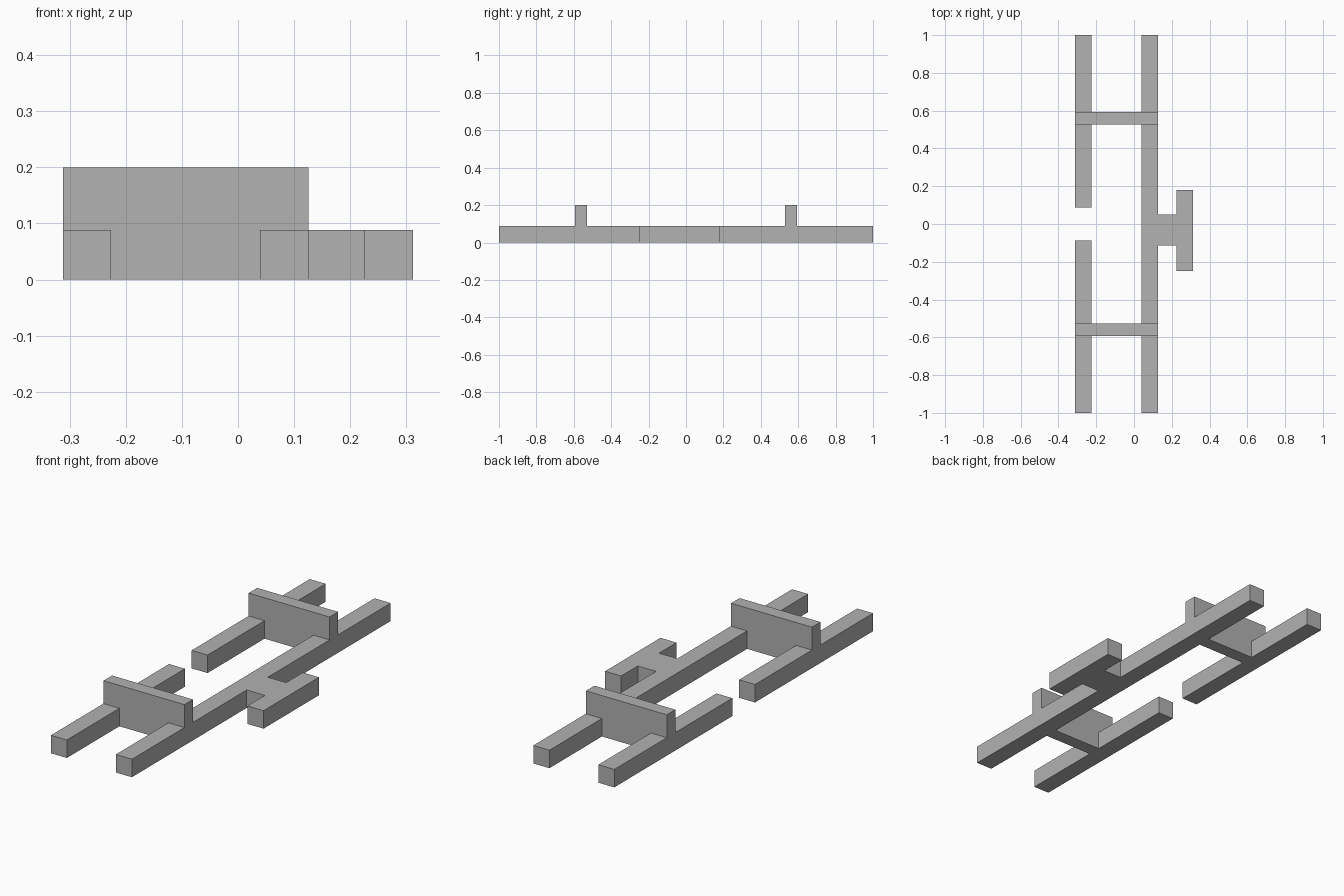
import bpy
import bmesh

cube = bpy.data.objects.get("Cube")
if cube:
    bpy.data.objects.remove(cube, do_unlink=True)

# Single plain grey
GREY = (0.445, 0.445, 0.445, 1.0)
grey = bpy.data.materials.new("plain_grey")
grey.use_nodes = True
grey.diffuse_color = GREY
grey.node_tree.nodes["Principled BSDF"].inputs["Base Color"].default_value = GREY


def box(name, xs, ys, top):
    """Box standing on the ground, given its x and y ranges and height."""
    bm = bmesh.new()
    bmesh.ops.create_cube(bm, size=1)
    for v in bm.verts:
        v.co = (xs[v.co.x > 0], ys[v.co.y > 0], top if v.co.z > 0 else 0)
    mesh = bpy.data.meshes.new(name)
    bm.to_mesh(mesh)
    bm.free()
    mesh.materials.append(grey)
    obj = bpy.data.objects.new(name, mesh)
    bpy.context.collection.objects.link(obj)
    return obj


RAIL_H, PLATE_H = 0.088, 0.2
RIGHT = (-0.312, -0.226)      # broken rail
LEFT = (0.039, 0.126)         # continuous rail
OUTER = (0.312 - 0.087, 0.312)  # side bar
PLATE = (0.528, 0.594)        # cross plate thickness range
GAP = 0.0875                  # half of the gap in the broken rail

# Rail ends, broken rail pieces and tall cross plates, front and back
for side, s in (("front", -1), ("back", 1)):
    def span(a, b):
        return sorted((s * a, s * b))
    box(f"{side}_cross_plate", (RIGHT[0], LEFT[1]), span(*PLATE), PLATE_H)
    box(f"{side}_right_rail_end", RIGHT, span(PLATE[1], 1), RAIL_H)
    box(f"{side}_left_rail_end", LEFT, span(PLATE[1], 1), RAIL_H)
    box(f"{side}_right_rail_inner", RIGHT, span(GAP, PLATE[0]), RAIL_H)

# Continuous middle of the left rail
box("left_rail_middle", LEFT, (-PLATE[0], PLATE[0]), RAIL_H)

# T-shaped side arm
box("side_arm_stem", (LEFT[1], OUTER[0]), (-0.113, 0.051), RAIL_H)
box("side_arm_bar", OUTER, (-0.248, 0.18), RAIL_H)
